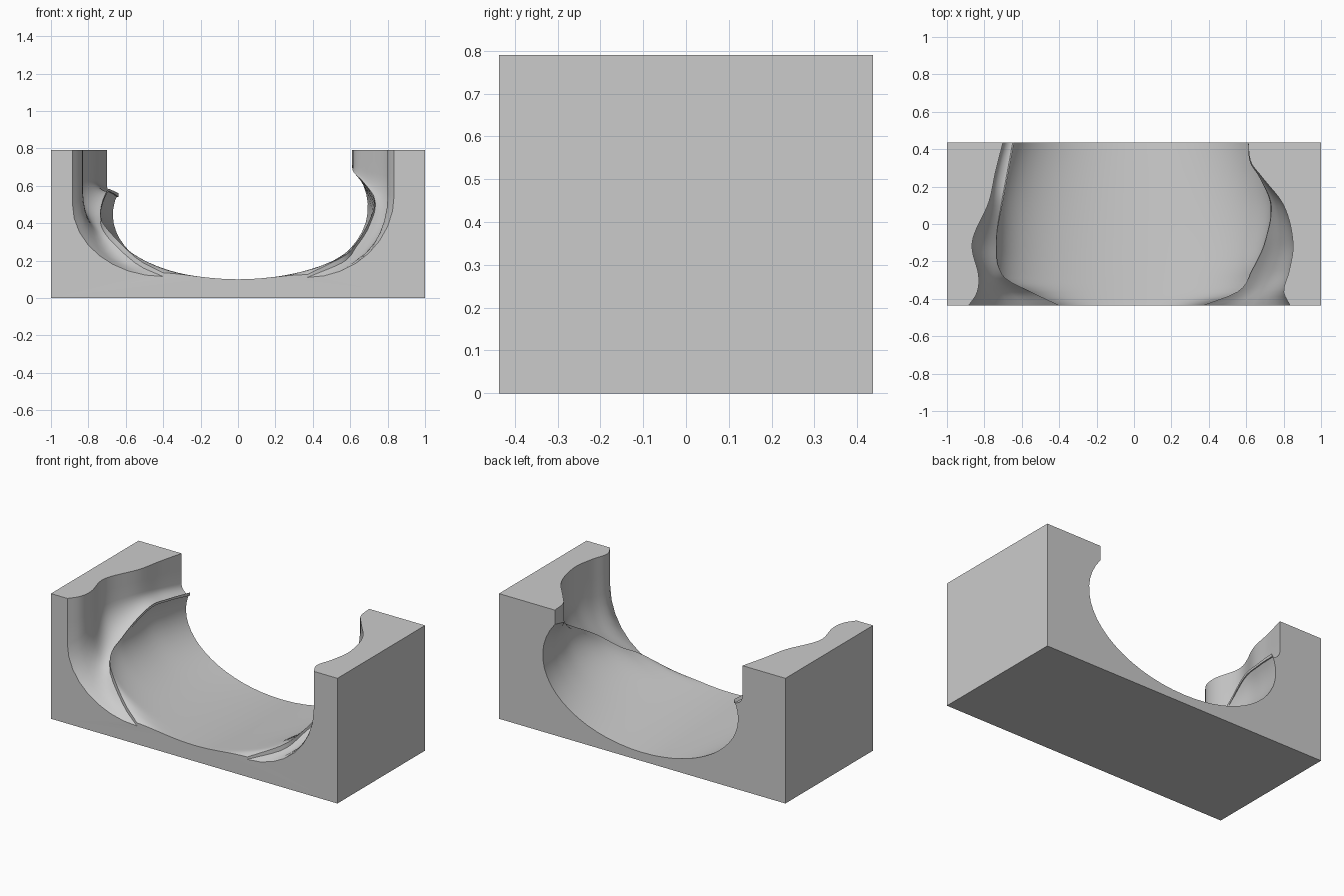
import bpy, bmesh, math

if "Cube" in bpy.data.objects:
    bpy.data.objects.remove(bpy.data.objects["Cube"])

HALF_X, HALF_Y, TOP, MID = 1.0, 0.437, 0.79, 0.47
FRONT_FLOOR, BACK_FLOOR = 0.10, 0.055
POWER = 2.03      # roundness of the bowl cross-section
SECTIONS = 36

# Stations along y: y, wall x, wall foot z, shelf z, ridge x, ridge z
LEFT_SIDE = [
    (-.437, .885, .50, .115, .40, .135),
    (-.37, .84, .53, .18, .54, .21),
    (-.28, .83, .58, .33, .70, .37),
    (-.10, .865, .62, .44, .735, .46),
    (.12, .775, .64, .56, .70, .575),
    (.28, .74, .62, .56, .67, .575),
    (.437, .70, .60, .54, .64, .56),
]
RIGHT_SIDE = [
    (-.437, .835, .55, .11, .37, .125),
    (-.36, .80, .55, .19, .56, .22),
    (-.25, .83, .55, .27, .63, .29),
    (-.10, .85, .60, .38, .70, .41),
    (.10, .80, .65, .51, .73, .53),
    (.25, .685, .68, .62, .67, .62),
    (.33, .625, .72, .67, .62, .67),
    (.437, .61, .73, .70, .61, .70),
]


def sample(table, y):
    """Smoothly interpolate a row of the table at depth y."""
    i = 0
    while i < len(table) - 2 and y > table[i + 1][0]:
        i += 1
    a, b = table[i], table[i + 1]
    before, after = table[max(i - 1, 0)], table[min(i + 2, len(table) - 1)]
    step = b[0] - a[0]
    t = (y - a[0]) / step
    row = []
    for k in range(1, len(a)):
        ma = (b[k] - before[k]) / (b[0] - before[0]) * step
        mb = (after[k] - a[k]) / (after[0] - a[0]) * step
        row.append((2*t**3 - 3*t**2 + 1) * a[k] + (t**3 - 2*t**2 + t) * ma
                   + (3*t**2 - 2*t**3) * b[k] + (t**3 - t**2) * mb)
    return row


def signed_power(v, p):
    return math.copysign(abs(v) ** p, v)


def half_section(table, y):
    """Points (x, z) from the wall top to the middle of the floor."""
    wall, foot, shelf, ridge_x, ridge_z = sample(table, y)
    points = [(wall, TOP), (wall, (TOP + foot) / 2)]
    # Rounded corner from wall to shelf
    for i in range(9):
        a = math.pi / 2 * i / 8
        points.append((ridge_x + (wall - ridge_x) * math.cos(a),
                       foot - (foot - shelf) * math.sin(a)))
    # Bowl from ridge to floor, sinking towards the back
    width = .685 + .06 * max(0, 1 - (y / HALF_Y) ** 2)
    back = (y + HALF_Y) / (2 * HALF_Y)
    depth = MID - FRONT_FLOOR - (BACK_FLOOR - FRONT_FLOOR) * back
    u, v = ridge_x / width, (ridge_z - MID) / depth
    radius = (abs(u) ** POWER + abs(v) ** POWER) ** (1 / POWER)
    end = math.atan2(signed_power(v, POWER / 2), u ** (POWER / 2))
    for i in range(19):
        t = 1 - i / 18
        a = -math.pi / 2 + (end + math.pi / 2) * t
        r = 1 + (radius - 1) * t ** 4
        points.append((width * r * max(math.cos(a), 0) ** (2 / POWER),
                       MID + depth * r * signed_power(math.sin(a), 2 / POWER)))
    return points


def section(y):
    """Closed outline of the block at depth y."""
    left = [(-x, z) for x, z in half_section(LEFT_SIDE, y)]
    right = half_section(RIGHT_SIDE, y)[-2::-1]
    corners = [(HALF_X, TOP), (HALF_X, 0), (-HALF_X, 0), (-HALF_X, TOP)]
    return left + right + corners


# Block with the hollow, lofted front to back
bm = bmesh.new()
rings = []
for s in range(SECTIONS + 1):
    y = -HALF_Y + 2 * HALF_Y * s / SECTIONS
    rings.append([bm.verts.new((x, y, z)) for x, z in section(y)])
count = len(rings[0])
for front, back in zip(rings, rings[1:]):
    for i in range(count):
        j = (i + 1) % count
        bm.faces.new((front[i], front[j], back[j], back[i]))
caps = [bm.faces.new(rings[0]), bm.faces.new(rings[-1])]
bmesh.ops.recalc_face_normals(bm, faces=bm.faces)
bmesh.ops.triangulate(bm, faces=caps)
mesh = bpy.data.meshes.new("hollowed_block")
bm.to_mesh(mesh)
bm.free()
block = bpy.data.objects.new("hollowed_block", mesh)
bpy.context.collection.objects.link(block)

# Plain grey material
grey = bpy.data.materials.new("plain_grey")
grey.use_nodes = True
colour = (.6, .6, .6, 1)
grey.diffuse_color = colour
grey.node_tree.nodes["Principled BSDF"].inputs["Base Color"].default_value = colour
mesh.materials.append(grey)

bpy.ops.object.select_all(action='DESELECT')
block.select_set(True)
bpy.context.view_layer.objects.active = block
bpy.ops.object.shade_smooth_by_angle(angle=math.radians(30))
